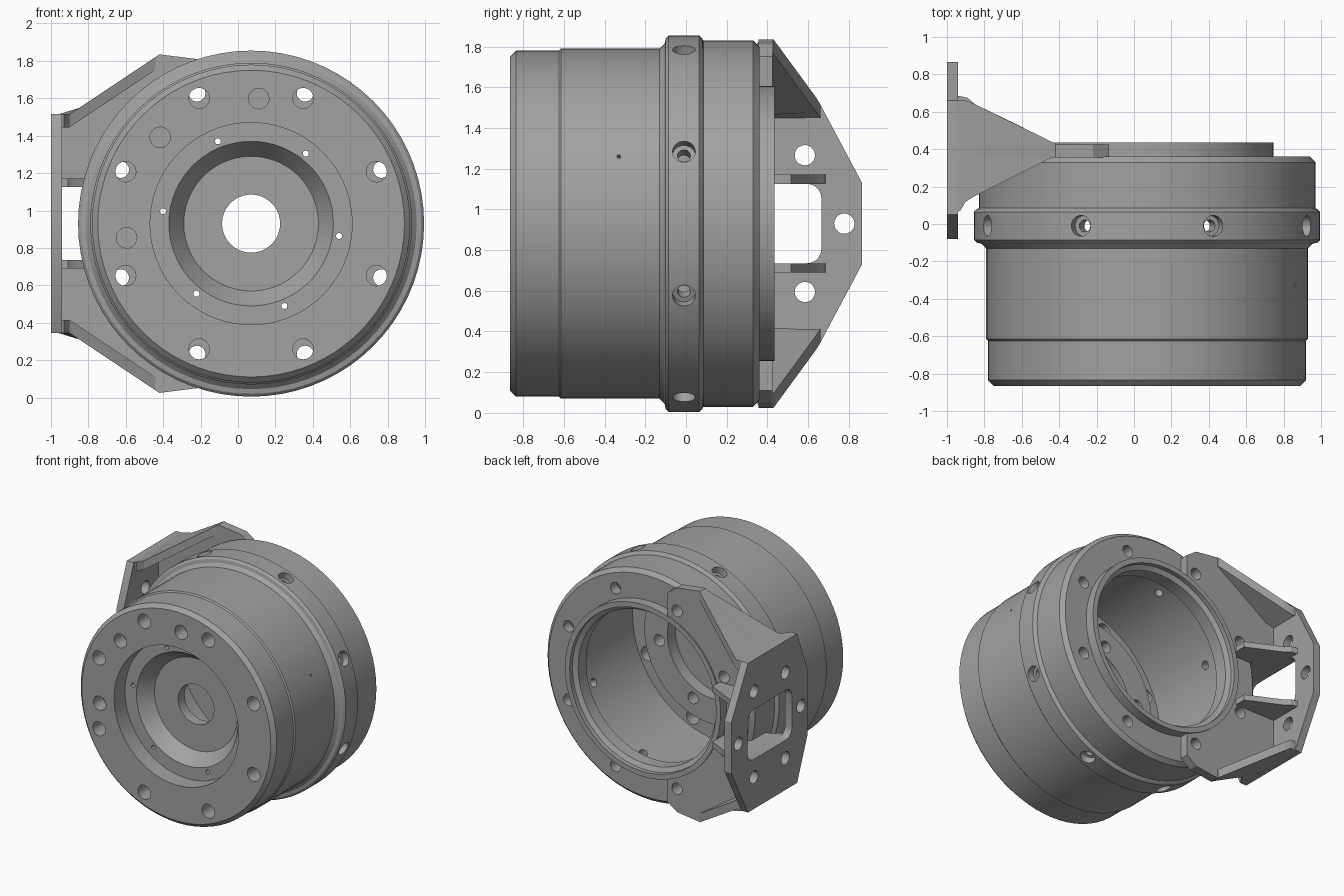
import bpy, bmesh
from math import cos, sin, radians, tau
from mathutils import Vector, Matrix

if "Cube" in bpy.data.objects:
    bpy.data.objects.remove(bpy.data.objects["Cube"])

CX, CZ = 0.07, 0.93      # axis of the round housing, which runs along y
SIDES = 72

metal = bpy.data.materials.new("machined grey")
metal.use_nodes = True
GREY = (0.36, 0.36, 0.36, 1)
metal.diffuse_color = GREY
metal.node_tree.nodes["Principled BSDF"].inputs["Base Color"].default_value = GREY


def finish(bm, name):
    bmesh.ops.recalc_face_normals(bm, faces=bm.faces)
    mesh = bpy.data.meshes.new(name)
    bm.to_mesh(mesh)
    bm.free()
    mesh.materials.append(metal)
    obj = bpy.data.objects.new(name, mesh)
    bpy.context.collection.objects.link(obj)
    return obj


def activate(obj):
    bpy.ops.object.select_all(action='DESELECT')
    obj.select_set(True)
    bpy.context.view_layer.objects.active = obj


def revolve(profile, name):
    """Turn a closed (radius, y) profile around the housing axis."""
    bm = bmesh.new()
    rings = [[bm.verts.new((CX + r * cos(tau * i / SIDES), y, CZ + r * sin(tau * i / SIDES)))
              for r, y in profile] for i in range(SIDES)]
    n = len(profile)
    for i in range(SIDES):
        a, b = rings[i - 1], rings[i]
        for j in range(n):
            bm.faces.new((a[j - 1], a[j], b[j], b[j - 1]))
    return finish(bm, name)


def prism(low, high, name):
    """Solid between two matching outlines."""
    bm = bmesh.new()
    a = [bm.verts.new(p) for p in low]
    b = [bm.verts.new(p) for p in high]
    bm.faces.new(a)
    bm.faces.new(b)
    for i in range(len(a)):
        bm.faces.new((a[i - 1], a[i], b[i], b[i - 1]))
    return finish(bm, name)


def polar(radius, degrees, y):
    t = radians(degrees)
    return Vector((CX + radius * cos(t), y, CZ + radius * sin(t)))


def drill(obj, holes):
    """Cut round holes, each given as (start, end, radius)."""
    bm = bmesh.new()
    for start, end, radius in holes:
        axis = end - start
        turn = axis.to_track_quat('Z', 'Y').to_matrix().to_4x4()
        bmesh.ops.create_cone(bm, cap_ends=True, segments=20, radius1=radius, radius2=radius,
                              depth=axis.length, matrix=Matrix.Translation((start + end) / 2) @ turn)
    cut(obj, finish(bm, "hole_cutter"))


def cut(obj, cutter):
    cutter.hide_render = True
    mod = obj.modifiers.new("cut", 'BOOLEAN')
    mod.operation = 'DIFFERENCE'
    mod.solver = 'EXACT'
    mod.object = cutter
    activate(obj)
    bpy.ops.object.modifier_apply(modifier=mod.name)
    bpy.data.objects.remove(cutter)


# Hollow housing: front recess, outer steps, rear boss, then the cavity
housing = revolve([
    (.155, -.62), (.36, -.62), (.44, -.73), (.54, -.73), (.54, -.865),
    (.82, -.865), (.85, -.835), (.85, -.625), (.86, -.615), (.86, -.13),
    (.885, -.105), (.91, -.1), (.925, -.085), (.925, .065), (.91, .08),
    (.9, .085), (.9, .33), (.87, .36), (.675, .36), (.675, .435),
    (.635, .435), (.635, .4), (.6, .38), (.6, .28), (.8, .28),
    (.8, -.58), (.6, -.58), (.6, -.44), (.4, -.44), (.4, -.54), (.155, -.54)], "housing")

eighths = [22.5 + 45 * k for k in range(8)]
sixths = [52 + 60 * k for k in range(6)]

# Bolt holes in the front and rear faces, blind holes, counterbores
drill(housing, [(polar(.726, a, -.9), polar(.726, a, -.5), .055) for a in eighths]
      + [(polar(.67, a, -.9), polar(.67, a, -.75), .055) for a in (86.5, 136.5, 186.5)]
      + [(polar(.755, a, .2), polar(.755, a, .4), .045) for a in eighths]
      + [(polar(.475, a, -.58), polar(.475, a, -.4), .045) for a in sixths]
      + [(polar(.87, a, -.01), polar(.97, a, -.01), .056) for a in eighths])
# Narrow holes: recess ring, collar and side vent
drill(housing, [(polar(.475, a, -.78), polar(.475, a, -.5), .016) for a in sixths]
      + [(polar(.7, a, -.01), polar(.95, a, -.01), .032) for a in eighths]
      + [(polar(.75, 22.6, -.33), polar(.95, 22.6, -.33), .009)])

# Side mounting plate with window and hexagonal bolt pattern
PY = .39
half = [(-.08, .25), (.05, .585), (.66, .585), (.865, .2)]
edge = half + [(y, -z) for y, z in reversed(half)]
plate = prism([(-1, y, CZ + z) for y, z in edge], [(-.94, y, CZ + z) for y, z in edge],
              "mounting_plate")
corner = .07
window = [(PY + sy * (.275 - corner) + corner * cos(radians(q + t)),
           sz * (.195 - corner) + corner * sin(radians(q + t)))
          for sy, sz, q in ((1, 1, 0), (-1, 1, 90), (-1, -1, 180), (1, -1, 270))
          for t in range(0, 91, 18)]
cut(plate, prism([(-1.1, y, CZ + z) for y, z in window],
                 [(-.9, y, CZ + z) for y, z in window], "window_cutter"))
drill(plate, [(Vector((-1.1, PY + .388 * cos(radians(a)), CZ + .388 * sin(radians(a)))),
               Vector((-.9, PY + .388 * cos(radians(a)), CZ + .388 * sin(radians(a)))), .05)
              for a in range(0, 360, 60)])


def slope(x):
    """Height of the arm's outer edge above the axis."""
    return .585 + max(0, x + .9) * .32 / .48


# Upper and lower arms joining the plate to the rear flange
arms = []
outer_rib = [(-.96, .06), (-.93, .07), (-.9, .12), (-.85, .15), (-.42, .365),
             (-.42, .43), (-.85, .64), (-.9, .66), (-.96, .66)]
inner_rib = [(-.96, .11), (-.91, .11), (-.87, .145), (-.79, .18), (-.79, .37), (-.59, .37),
             (-.59, .515), (-.85, .64), (-.89, .675), (-.96, .69)]
web = [(-.96, .2), (-.96, .585), (-.9, .585), (-.42, .905), (-.22, .88), (-.135, .82)]
web += [(CX + .665 * cos(radians(a)), .665 * sin(radians(a))) for a in (108, 122, 136, 150, 162)]
for side, label in ((1, "upper"), (-1, "lower")):
    flange = prism([(x, .355, CZ + side * z) for x, z in web],
                   [(x, .425, CZ + side * z) for x, z in web], label + "_arm_web")
    drill(flange, [(polar(.755, side * a, .3), polar(.755, side * a, .5), .045)
                   for a in (112.5, 157.5)])
    arms += [flange,
             prism([(x, y, CZ + side * (slope(x) - .07)) for x, y in outer_rib],
                   [(x, y, CZ + side * slope(x)) for x, y in outer_rib], label + "_outer_rib"),
             prism([(x, y, CZ + side * .195) for x, y in inner_rib],
                   [(x, y, CZ + side * .24) for x, y in inner_rib], label + "_inner_rib")]

for obj in [housing, plate] + arms:
    activate(obj)
    bpy.ops.object.shade_smooth_by_angle(angle=radians(25))
